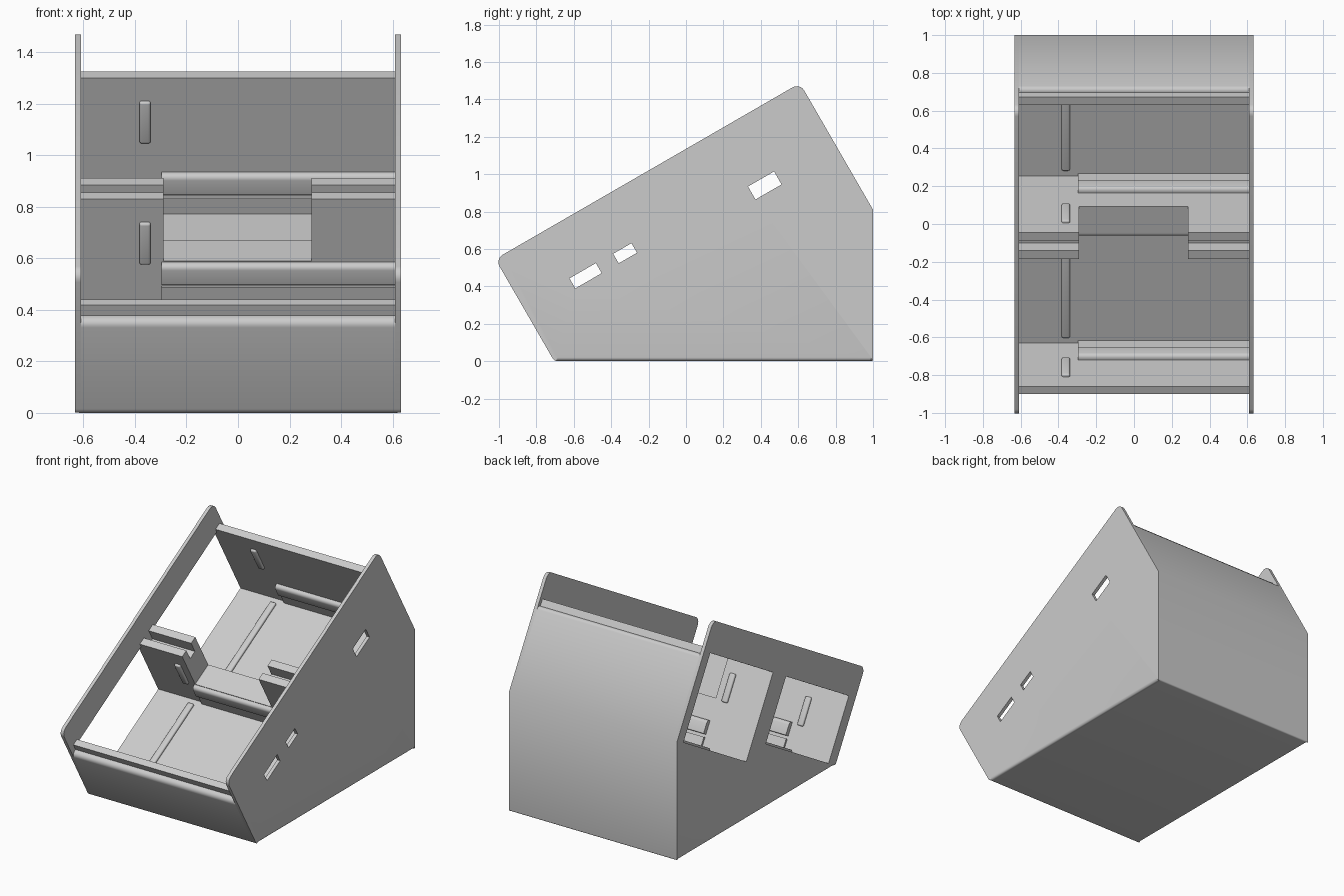
import bpy, bmesh, math
from mathutils import Vector

cube = bpy.data.objects.get("Cube")
if cube:
    bpy.data.objects.remove(cube, do_unlink=True)

grey = bpy.data.materials.new("plain grey")
grey.use_nodes = True
colour = (0.6, 0.6, 0.6, 1)
grey.diffuse_color = colour
grey.node_tree.nodes["Principled BSDF"].inputs["Base Color"].default_value = colour

C, S = math.cos(math.radians(30)), 0.5


def tilt(u, v):
    """Position along and above the 30 degree slope, as (y, z)."""
    return Vector((u * C - v * S, u * S + v * C))


def rounded(points, steps=5):
    """Round the corners of a profile; each entry is (point, radius)."""
    out = []
    for i, (p, r) in enumerate(points):
        if not r:
            out.append(p)
            continue
        a = (points[i - 1][0] - p).normalized()
        b = (points[(i + 1) % len(points)][0] - p).normalized()
        half = a.angle(b) / 2
        centre = p + (a + b).normalized() * r / math.sin(half)
        start = p + a * r / math.tan(half) - centre
        end = p + b * r / math.tan(half) - centre
        sweep = start.angle(end)
        for k in range(steps + 1):
            t = k / steps
            out.append(centre + (start * math.sin((1 - t) * sweep)
                                 + end * math.sin(t * sweep)) / math.sin(sweep))
    return out


def prism(name, profile, x0, x1, bevel=0, pick=lambda e: True):
    """Extrude a (y, z) profile along x."""
    bm = bmesh.new()
    face = bm.faces.new([bm.verts.new((x0, p[0], p[1])) for p in profile])
    ext = bmesh.ops.extrude_face_region(bm, geom=[face])["geom"]
    bmesh.ops.translate(bm, vec=(x1 - x0, 0, 0),
                        verts=[g for g in ext if isinstance(g, bmesh.types.BMVert)])
    bmesh.ops.recalc_face_normals(bm, faces=bm.faces)
    if bevel:
        bmesh.ops.bevel(bm, geom=[e for e in bm.edges if pick(e)], offset=bevel,
                        segments=4, profile=0.5, affect='EDGES')
    mesh = bpy.data.meshes.new(name)
    bm.to_mesh(mesh)
    bm.free()
    mesh.materials.append(grey)
    ob = bpy.data.objects.new(name, mesh)
    bpy.context.collection.objects.link(ob)
    return ob


def block(u0, u1, v0, v1):
    return [tilt(u0, v0), tilt(u1, v0), tilt(u1, v1), tilt(u0, v1)]


def activate(ob):
    bpy.ops.object.select_all(action='DESELECT')
    ob.select_set(True)
    bpy.context.view_layer.objects.active = ob


def cut(ob, profile, x0, x1):
    cutter = prism("cutter", profile, x0, x1)
    cutter.hide_render = True
    mod = ob.modifiers.new("cut", 'BOOLEAN')
    mod.operation, mod.solver, mod.object = 'DIFFERENCE', 'EXACT', cutter
    activate(ob)
    bpy.ops.object.modifier_apply(modifier=mod.name)
    bpy.data.objects.remove(cutter, do_unlink=True)


IN, OUT = 0.61, 0.633            # inner and outer faces of the side plates
FRONT, BACK = -0.61, 1.271       # outer panels along the slope
RIM, LEDGE = 0.812, 0.765
bays = {"lower": (-0.525, 0.255, 0.35), "upper": (0.416, 1.196, 0.21)}
lo0, lo1, lo_floor = bays["lower"]
up0, up1, up_floor = bays["upper"]
front_foot = Vector((FRONT / C, 0))
parts = []

# Main body: panels, rims, both bays and the grooved middle wall
inner = [(1.245, LEDGE), (1.245, RIM), (up1, RIM), (up1, up_floor),
         (up0, up_floor), (up0, RIM), (0.365, RIM), (0.365, 0.73),
         (0.306, 0.73), (0.306, RIM), (lo1, RIM), (lo1, lo_floor),
         (lo0, lo_floor), (lo0, RIM), (-0.57, RIM), (-0.57, LEDGE)]
outline = [(front_foot, 0.03), (Vector((1, 0)), 0.01), (Vector((1, 0.81)), 0),
           (tilt(BACK, LEDGE), 0.024)]
outline += [(tilt(u, v), 0) for u, v in inner]
outline += [(tilt(FRONT, LEDGE), 0.03)]
body = prism("main_body", rounded(outline), -IN, IN)
cut(body, block(0.235, 0.436, 0.534, 0.9), -0.29, 0.285)
parts.append(body)

# Side plates with rounded corners and softened bottom edge
plate = rounded([(front_foot, 0.03), (Vector((1, 0)), 0.01), (Vector((1, 0.81)), 0),
                 (tilt(BACK, 0.983), 0.045), (tilt(FRONT, 0.983), 0.045)])


def bottom_outer(e):
    return all(v.co.z < 0.001 and abs(v.co.x) > 0.62 for v in e.verts)


left_plate = prism("left_plate", plate, IN, OUT, 0.02, bottom_outer)
right_plate = prism("right_plate", plate, -OUT, -IN, 0.02, bottom_outer)
for slot in [(-0.318, -0.155, 0.633, 0.695), (-0.05, 0.063, 0.633, 0.692),
             (0.754, 0.915, 0.563, 0.643)]:
    cut(left_plate, block(*slot), 0.5, 0.7)
for u0, u1, floor in bays.values():
    cut(right_plate, block(u0, u1, floor, 0.785), -0.7, -0.5)
parts += [left_plate, right_plate]

# Clip rails and locating ribs in each bay
for bay, (u0, u1, floor) in bays.items():
    for side, wall, d in (("front", u0, 1), ("back", u1, -1)):
        top, low = floor + 0.18, floor + 0.09
        rail = rounded([(tilt(wall, low), 0), (tilt(wall + d * 0.03, low), 0.008),
                        (tilt(wall + d * 0.03, top), 0.022), (tilt(wall, top), 0)])
        parts.append(prism(f"{bay}_{side}_rail", rail, -0.297, IN))
        ends = sorted((wall, wall + d * 0.014))
        parts.append(prism(f"{bay}_{side}_foot", block(*ends, floor, floor + 0.072),
                           -0.297, IN))
        ends = sorted((wall - d * 0.012, wall + d * 0.015))
        parts.append(prism(f"{bay}_{side}_rib", block(*ends, 0.522, 0.709),
                           -0.383, -0.339, 0.01))
    parts.append(prism(f"{bay}_floor_rib",
                       block(u0 + 0.035, u1 - 0.035, floor - 0.012, floor + 0.015),
                       -0.383, -0.339, 0.01))

for ob in parts:
    activate(ob)
    bpy.ops.object.shade_smooth_by_angle(angle=math.radians(35))
